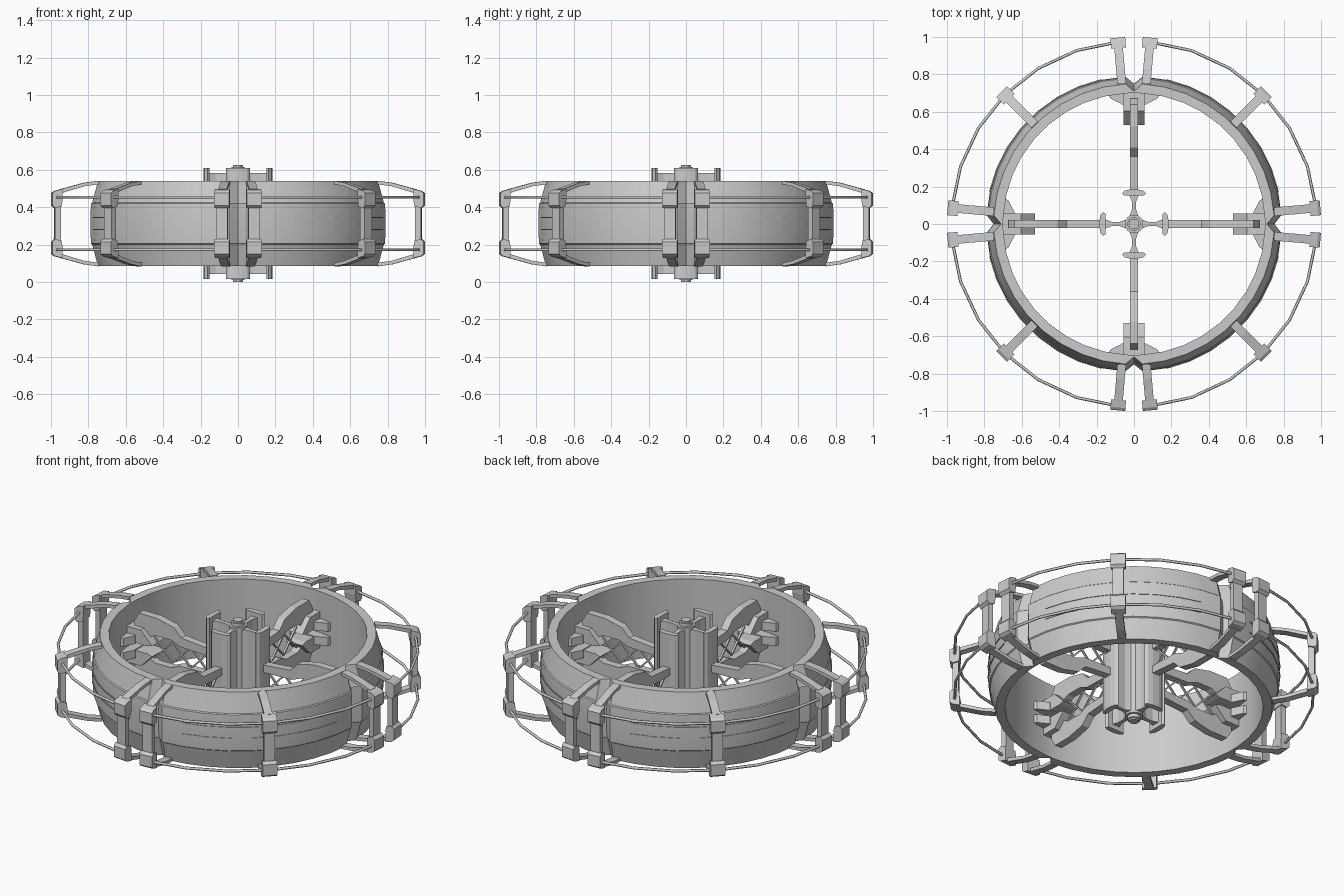
import bpy, bmesh
from math import sin, cos, radians, pi

if "Cube" in bpy.data.objects:
    bpy.data.objects.remove(bpy.data.objects["Cube"])

MID = 0.3125                      # mirror plane of the whole model
AXES = [0, 90, 180, 270]
POSTS = [a + d for a in AXES for d in (5, 45, 85)]


def finish(name, bm, smooth=None):
    bmesh.ops.recalc_face_normals(bm, faces=bm.faces)
    me = bpy.data.meshes.new(name)
    bm.to_mesh(me)
    bm.free()
    ob = bpy.data.objects.new(name, me)
    bpy.context.collection.objects.link(ob)
    if smooth:
        bpy.ops.object.select_all(action='DESELECT')
        ob.select_set(True)
        bpy.context.view_layer.objects.active = ob
        bpy.ops.object.shade_smooth_by_angle(angle=radians(smooth))
    return ob


def place(r, t, z, a):
    c, s = cos(radians(a)), sin(radians(a))
    return (r * c - t * s, r * s + t * c, z)


def prism(bm, loop_a, loop_b):
    va, vb = [bm.verts.new(p) for p in loop_a], [bm.verts.new(p) for p in loop_b]
    n = len(va)
    bm.faces.new(va)
    bm.faces.new(vb[::-1])
    for i in range(n):
        bm.faces.new((va[i], vb[i], vb[(i + 1) % n], va[(i + 1) % n]))


def side_slab(name, polys, w, angles, mirror=False):
    """Radius/height outlines given thickness w, repeated round the centre."""
    bm = bmesh.new()
    for a in angles:
        for p in polys:
            for q in ([p, [(r, 2 * MID - z) for r, z in p]] if mirror else [p]):
                prism(bm, [place(r, -w / 2, z, a) for r, z in q],
                      [place(r, w / 2, z, a) for r, z in q])
    return finish(name, bm)


def plan_slab(name, pts, spans, angles, smooth=None):
    """Radius/tangent outline raised between heights, repeated round the centre."""
    bm = bmesh.new()
    for a in angles:
        for z0, z1 in spans:
            prism(bm, [place(r, t, z0, a) for r, t in pts],
                  [place(r, t, z1, a) for r, t in pts])
    return finish(name, bm, smooth)


def strip(p, q, h):
    """Thin quad from p to q of height h."""
    return [(p[0], p[1] - h / 2), (q[0], q[1] - h / 2), (q[0], q[1] + h / 2), (p[0], p[1] + h / 2)]


def sweep(bm, profile, stations, closed):
    """Revolve a closed radius/height profile through (angle, pinch) stations."""
    rings = []
    for a, pinch in stations:
        rings.append([bm.verts.new(place(r - (pinch if r > 0.72 else 0), 0, z, a))
                      for r, z in profile])
    n, m = len(rings), len(profile)
    for i in range(n if closed else n - 1):
        A, B = rings[i], rings[(i + 1) % n]
        for j in range(m):
            k = (j + 1) % m
            bm.faces.new((A[j], B[j], B[k], A[k]))
    if not closed:
        bm.faces.new(rings[0])
        bm.faces.new(rings[-1][::-1])


# Main ring, pinched into four quarters
half = [(0.70, 0.54), (0.75, 0.54), (0.781, 0.425), (0.787, 0.42), (0.79, 0.37)]
profile = half + [(r, 2 * MID - z) for r, z in reversed(half)]
stations = []
for q in AXES:
    stations.append((q, 0.04))
    stations += [(q + 3.5 + 83 * i / 9, 0) for i in range(10)]
bm = bmesh.new()
sweep(bm, profile, stations, True)
finish("main_ring", bm, 25)

# Fine trim lines on the outside of the ring
bm = bmesh.new()
for q in AXES:
    for z in (0.345, 0.28):
        sweep(bm, [(0.78, z - 0.003), (0.794, z - 0.003), (0.794, z + 0.003), (0.78, z + 0.003)],
              [(q + 3.5 + 83 * i / 9, 0) for i in range(1, 9)], False)
finish("ring_trim_lines", bm)

# Cage posts: narrow middle bar, wide end clamps, struts hooked on the ring
side_slab("post_bars", [[(0.953, 0.19), (0.985, 0.19), (0.985, 0.435), (0.953, 0.435)]], 0.06, POSTS)
side_slab("post_clamps", [[(0.95, 0.405), (0.985, 0.395), (1.0, 0.41), (1.0, 0.475),
                           (0.985, 0.487), (0.945, 0.497), (0.945, 0.44)]], 0.08, POSTS, True)
side_slab("post_struts", [[(0.95, 0.475), (0.955, 0.496), (0.83, 0.53), (0.752, 0.541),
                           (0.752, 0.522), (0.825, 0.512)]], 0.046, POSTS, True)

# Wire hoops through the clamps, open between paired posts
cu = bpy.data.curves.new("cage_wires", 'CURVE')
cu.dimensions = '3D'
cu.bevel_depth = 0.008
cu.bevel_resolution = 1
for q in AXES:
    for z in (0.453, 2 * MID - 0.453):
        sp = cu.splines.new('POLY')
        sp.points.add(6)
        for i, p in enumerate(sp.points):
            p.co = (*place(0.977, 0, z, q + 5 + 80 * i / 6), 1)
bpy.context.collection.objects.link(bpy.data.objects.new("cage_wires", cu))

# Central shaft with end caps
bm = bmesh.new()
for n, r, z0, z1 in ((12, 0.05, 0.03, 0.595), (12, 0.036, 0.01, 0.615), (8, 0.028, 0.0, 0.625)):
    loop = [(r * cos(2 * pi * (i + .5) / n), r * sin(2 * pi * (i + .5) / n)) for i in range(n)]
    prism(bm, [(x, y, z0) for x, y in loop], [(x, y, z1) for x, y in loop])
finish("central_shaft", bm, 35)

# Hub webs and rounded hub plates
plan_slab("hub_webs", [(0.03, -0.028), (0.075, -0.012), (0.12, -0.012), (0.155, -0.025),
                       (0.155, 0.025), (0.12, 0.012), (0.075, 0.012), (0.03, 0.028)],
          [(0.042, 0.583)], AXES)
plan_slab("hub_plates", [(0.152, -0.052), (0.163, -0.064), (0.178, -0.05), (0.185, -0.02),
                         (0.185, 0.02), (0.178, 0.05), (0.163, 0.064), (0.152, 0.052)],
          [(0.015, 0.61)], AXES)

# Spoke arms, upper and lower, with stepped ends
side_slab("spoke_arms", [[(0.18, 0.365), (0.18, 0.41), (0.36, 0.425), (0.41, 0.475), (0.52, 0.50),
                          (0.64, 0.50), (0.67, 0.45), (0.67, 0.36), (0.60, 0.36), (0.53, 0.395),
                          (0.43, 0.395), (0.37, 0.37)]], 0.045, AXES, True)

# Cross bracing between the arms
brace = []
for i in range(3):
    r0, r1 = 0.19 + i * 0.12, 0.31 + i * 0.12
    brace += [strip((r0, 0.25), (r1, 0.375), 0.012), strip((r0, 0.375), (r1, 0.25), 0.012)]
side_slab("spoke_bracing", brace, 0.012, AXES)

# Wedge blocks and pairs of curved brackets joining arms to ring
side_slab("spoke_end_blocks", [[(0.53, 0.345), (0.605, 0.42), (0.705, 0.42), (0.705, 0.335),
                                (0.56, 0.335)]], 0.11, AXES, True)
plan_slab("ring_brackets", [(0.70, -0.14), (0.67, -0.125), (0.64, -0.065), (0.64, 0.065),
                            (0.67, 0.125), (0.70, 0.14)],
          [(0.245, 0.295), (0.33, 0.38)], AXES)
